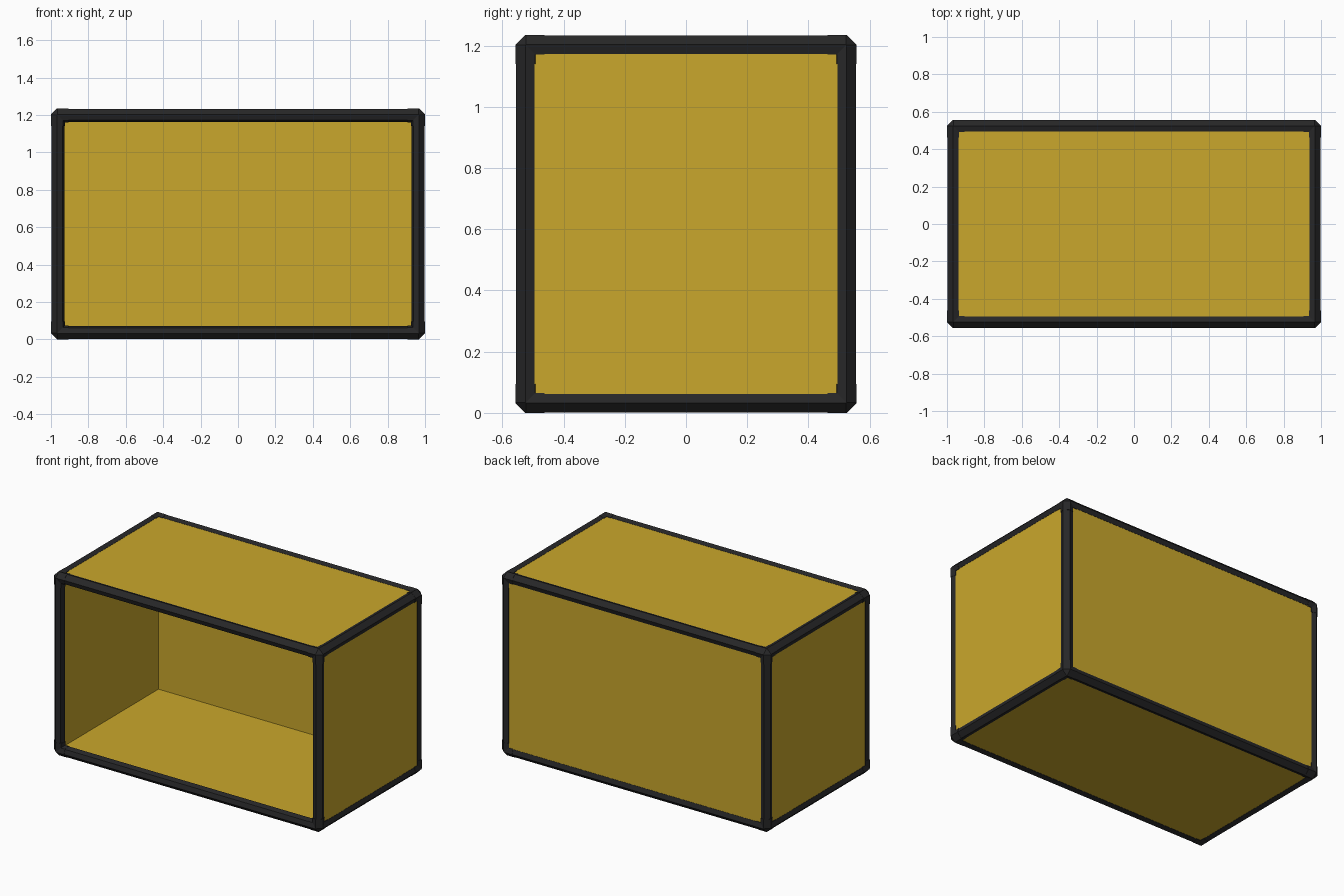
import bpy
import bmesh
from itertools import product
from mathutils import Vector

cube = bpy.data.objects.get("Cube")
if cube:
    bpy.data.objects.remove(cube, do_unlink=True)

HALF = Vector((1.0, 0.557, 0.6175))      # half size of the whole crate
LIFT = Vector((0, 0, HALF.z))
INSET = 0.002                            # bars sit slightly inside the corners
SLEEVE = 0.095                           # reach of each corner arm
CORE = 0.034                             # where the corner arms begin

# Six-sided bar section, measured inward from the outer edge
SECTION = [(0, 0.03), (0.03, 0), (0.06, 0.01),
           (0.07, 0.042), (0.042, 0.07), (0.01, 0.06)]
BAR = [(u + INSET, v + INSET) for u, v in SECTION]
ARM = [(u * 1.07, v * 1.07) for u, v in SECTION]


def material(name, color):
    mat = bpy.data.materials.new(name)
    mat.use_nodes = True
    mat.diffuse_color = color
    bsdf = mat.node_tree.nodes["Principled BSDF"]
    bsdf.inputs["Base Color"].default_value = color
    bsdf.inputs["Roughness"].default_value = 0.6
    return mat


YELLOW = material("mustard_yellow", (0.59, 0.39, 0.025, 1))
BLACK = material("charcoal_black", (0.02, 0.02, 0.021, 1))


def finish(name, bm, mat):
    bmesh.ops.recalc_face_normals(bm, faces=bm.faces)
    mesh = bpy.data.meshes.new(name)
    bm.to_mesh(mesh)
    bm.free()
    mesh.materials.append(mat)
    obj = bpy.data.objects.new(name, mesh)
    bpy.context.collection.objects.link(obj)


def ring(bm, section, axis, signs, depth):
    """Place a section across an axis, measured inward from a crate corner."""
    b, c = [i for i in range(3) if i != axis]
    verts = []
    for u, v in section:
        inward = Vector()
        inward[axis], inward[b], inward[c] = depth, u, v
        p = Vector([signs[i] * (HALF[i] - inward[i]) for i in range(3)])
        verts.append(bm.verts.new(p + LIFT))
    return verts


def prism(bm, section, axis, signs, start, end):
    r1 = ring(bm, section, axis, signs, start)
    r2 = ring(bm, section, axis, signs, end)
    n = len(r1)
    for i in range(n):
        j = (i + 1) % n
        bm.faces.new((r1[i], r1[j], r2[j], r2[i]))
    bm.faces.new(r1)
    bm.faces.new(r2)


SIDES = [{1: "left", -1: "right"}, {1: "back", -1: "front"}, {1: "top", -1: "bottom"}]


def label(signs, axes):
    return "_".join(SIDES[i][signs[i]] for i in axes)


# Frame bars along the twelve edges
for axis in range(3):
    others = [i for i in range(3) if i != axis]
    for pair in product((-1, 1), repeat=2):
        signs = [1, 1, 1]
        signs[others[0]], signs[others[1]] = pair
        bm = bmesh.new()
        prism(bm, BAR, axis, signs, 0.08, 2 * HALF[axis] - 0.08)
        finish(label(signs, others) + "_bar", bm, BLACK)

# Corner joints: a faceted core with three arms
for signs in product((-1, 1), repeat=3):
    bm = bmesh.new()
    points = [v for a in range(3) for v in ring(bm, ARM, a, signs, CORE)]
    hull = bmesh.ops.convex_hull(bm, input=points)
    loose = [v for v in bm.verts if not v.link_faces]
    bmesh.ops.delete(bm, geom=loose, context='VERTS')
    for axis in range(3):
        prism(bm, ARM, axis, signs, CORE, SLEEVE)
    finish(label(signs, range(3)) + "_corner", bm, BLACK)

# Panels on every side except the open front
OUTER, INNER, TUCK = 0.013, 0.061, 0.036
for axis, sign in product(range(3), (-1, 1)):
    if (axis, sign) == (1, -1):
        continue
    size = 2 * (HALF - Vector((TUCK, TUCK, TUCK)))
    size[axis] = INNER - OUTER
    centre = LIFT.copy()
    centre[axis] += sign * (HALF[axis] - (INNER + OUTER) / 2)
    bm = bmesh.new()
    bmesh.ops.create_cube(bm, size=1)
    for v in bm.verts:
        v.co = v.co * size + centre
    finish(SIDES[axis][sign] + "_panel", bm, YELLOW)
